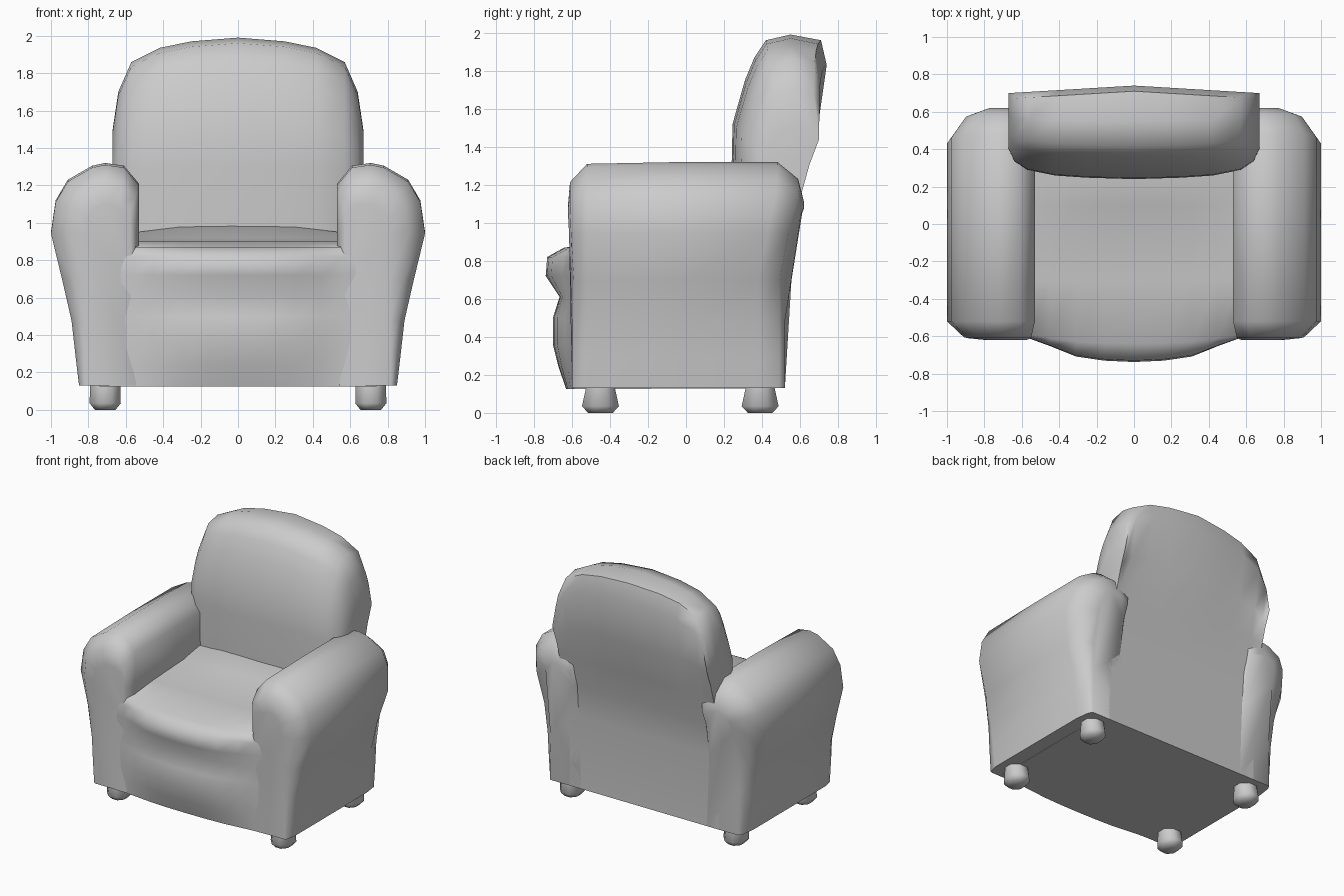
import bpy, bmesh, math

if "Cube" in bpy.data.objects:
    bpy.data.objects.remove(bpy.data.objects["Cube"])


def loft(name, rings, angle=60):
    """Skin a list of closed rings with quads and cap both ends."""
    bm = bmesh.new()
    vs = [[bm.verts.new(p) for p in ring] for ring in rings]
    n = len(vs[0])
    for a, b in zip(vs, vs[1:]):
        for i in range(n):
            j = (i + 1) % n
            bm.faces.new((a[i], a[j], b[j], b[i]))
    bm.faces.new(vs[0])
    bm.faces.new(vs[-1])
    bmesh.ops.recalc_face_normals(bm, faces=bm.faces)
    me = bpy.data.meshes.new(name)
    bm.to_mesh(me)
    bm.free()
    ob = bpy.data.objects.new(name, me)
    bpy.context.collection.objects.link(ob)
    bpy.ops.object.select_all(action='DESELECT')
    ob.select_set(True)
    bpy.context.view_layer.objects.active = ob
    bpy.ops.object.shade_smooth_by_angle(angle=math.radians(angle))
    return ob


def mirrored(stations):
    """Extend half a list of (x, ...) stations to both sides."""
    return [(-s[0],) + s[1:] for s in reversed(stations[1:])] + stations


def clamp(v):
    return max(0.0, min(1.0, v))


# Seat and front panel: side profile with bulges fading out sideways
front = [(0.125, 0.04), (0.24, 0.08), (0.36, 0.11), (0.5, 0.11), (0.61, 0.075),
         (0.72, 0.148), (0.82, 0.14), (0.87, 0.05)]
rings = []
for x, b in mirrored([(0, 1), (0.16, 0.95), (0.31, 0.8), (0.45, 0.42), (0.56, 0.15), (0.74, 0)]):
    ring = [(x, -0.59 - off * b, z) for z, off in front]
    ring += [(x, -0.3, 0.90), (x, 0.1, 0.92), (x, 0.27, 0.94 + 0.05 * b),
             (x, 0.45, 0.94), (x, 0.45, 0.13)]
    rings.append(ring)
loft("seat", rings)

# Backrest: side profile repeated across the width, lower and thinner at the sides
back_front = [(0.26, 0.13), (0.25, 0.95), (0.24, 1.3), (0.245, 1.52), (0.31, 1.75),
              (0.36, 1.87), (0.42, 1.96), (0.55, 1.99)]
back_rear = [(0.71, 1.96), (0.74, 1.83), (0.69, 1.48), (0.62, 1.2), (0.55, 0.95),
             (0.52, 0.7), (0.52, 0.13)]
rings = []
for x, top, k in mirrored([(0, 1.99, 0), (0.25, 1.97, 0.02), (0.42, 1.935, 0.05),
                           (0.57, 1.86, 0.13), (0.64, 1.70, 0.25), (0.67, 1.5, 0.42)]):
    def drop(z):
        return z if z <= 1.2 else 1.2 + (z - 1.2) * (top - 1.2) / 0.79
    ring = [(x, y + (0.62 - y) * k, drop(z)) for y, z in back_front]
    ring += [(x, y - (0.06 * abs(x) if z > 1.3 else 0), drop(z)) for y, z in back_rear]
    rings.append(ring)
loft("backrest", rings)

# Arms: rounded flaring front profile, running back and leaning with the rear
arm = [(0.85, 0.13), (0.87, 0.3), (0.89, 0.48), (0.94, 0.7), (1.0, 0.95), (0.975, 1.12),
       (0.91, 1.23), (0.78, 1.305), (0.71, 1.32), (0.61, 1.305), (0.53, 1.21),
       (0.53, 0.95), (0.53, 0.7), (0.53, 0.48), (0.53, 0.3), (0.53, 0.13)]
arm_steps = [(-0.60, 0.35), (-0.59, 0.7), (-0.52, 1), (0.0, 1), (0.38, 1),
             (0.49, 0.72), (0.52, 0.35)]


def arm_point(side, x, z, y, s):
    s_low = 1 - (1 - s) * (0.35 + 0.65 * clamp((z - 0.13) / 0.8))
    s_x = s_low if x > 0.7 else 0.6 + 0.4 * s_low
    lean = 0.1 * clamp((z - 0.7) / 0.5) * clamp(y / 0.38)
    crown = -0.02 * clamp((z - 0.8) / 0.2) if y < -0.55 else 0
    z2 = 1 + (z - 1) * s if z > 1 else z
    if y < 0.2:
        z2 -= 0.01 * clamp(z - 0.2) * clamp(-y * 2)
    return (side * (0.7 + (x - 0.7) * s_x), y + lean + crown, z2)


for side, label in ((1, "right"), (-1, "left")):
    loft(label + "_arm", [[arm_point(side, x, z, y, s) for x, z in arm]
                          for y, s in arm_steps])

# Feet: short flared octagonal stubs
for side, label in ((1, "right"), (-1, "left")):
    for y, place in ((-0.45, "front"), (0.39, "rear")):
        rings = []
        for z, rx, ry in ((0, 0.06, 0.07), (0.035, 0.09, 0.105), (0.15, 0.088, 0.078)):
            rings.append([(side * 0.71 + rx * math.cos(math.tau * (i + 0.5) / 8),
                           y + ry * math.sin(math.tau * (i + 0.5) / 8), z) for i in range(8)])
        loft(f"{place}_{label}_foot", rings)
